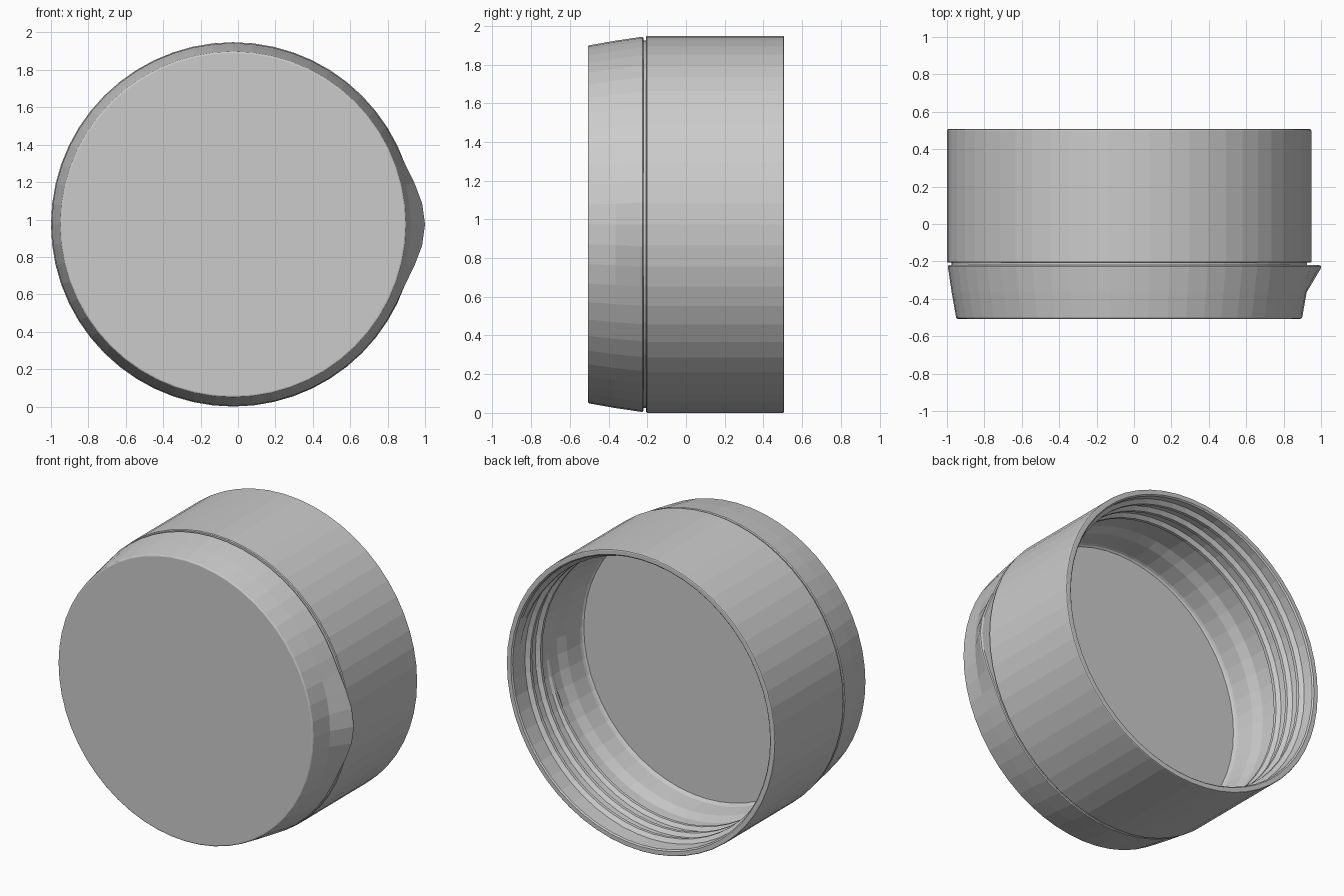
import bpy, bmesh, math

if "Cube" in bpy.data.objects:
    bpy.data.objects.remove(bpy.data.objects["Cube"])

CX, CZ, SIDES = -0.026, 0.974, 56

grey = bpy.data.materials.new("light_grey_plastic")
grey.diffuse_color = (0.6, 0.6, 0.6, 1)
grey.use_nodes = True
grey.node_tree.nodes["Principled BSDF"].inputs["Base Color"].default_value = grey.diffuse_color


def point(r, y, a):
    return (CX + r * math.cos(a), y, CZ + r * math.sin(a))


def finish(bm, name):
    bmesh.ops.recalc_face_normals(bm, faces=bm.faces)
    me = bpy.data.meshes.new(name)
    bm.to_mesh(me)
    bm.free()
    me.materials.append(grey)
    ob = bpy.data.objects.new(name, me)
    bpy.context.collection.objects.link(ob)
    return ob


def lathe(name, profile):
    """Profile rows are (radius, y, thumb tab bulge); both ends are capped."""
    bm = bmesh.new()
    rings = []
    for r, y, bulge in profile:
        ring = []
        for i in range(SIDES):
            a = 2 * math.pi * i / SIDES
            d = min(a, 2 * math.pi - a) / math.radians(24)
            k = 0.5 * (1 + math.cos(math.pi * d)) if d < 1 else 0
            ring.append(bm.verts.new(point(r + bulge * k, y, a)))
        rings.append(ring)
    for p, q in zip(rings, rings[1:]):
        for i in range(SIDES):
            j = (i + 1) % SIDES
            bm.faces.new((p[i], p[j], q[j], q[i]))
    bm.faces.new(rings[0])
    bm.faces.new(rings[-1])
    return finish(bm, name)


# Tapered lid with a thumb tab on the right, ending in the hidden groove neck
lathe("lid", [
    (0.916, -0.507, 0), (0.921, -0.5055, 0), (0.925, -0.501, 0),
    (0.949, -0.365, 0), (0.968, -0.236, 0.058), (0.969, -0.226, 0.057),
    (0.964, -0.220, 0.053), (0.950, -0.219, 0), (0.950, -0.200, 0)])

# Hollow skirt, open at the back, with a narrower well down to the floor
lathe("skirt", [
    (0.950, -0.207, 0), (0.969, -0.207, 0), (0.974, -0.202, 0),
    (0.974, 0.500, 0), (0.972, 0.505, 0), (0.967, 0.507, 0),
    (0.942, 0.507, 0), (0.934, 0.499, 0), (0.930, 0.05, 0),
    (0.910, -0.02, 0), (0.900, -0.145, 0), (0.895, -0.160, 0),
    (0.885, -0.168, 0)])

# Helical screw thread on the inner wall, fading out at both ends
bm = bmesh.new()
TURNS, PITCH, WALL = 3, 0.105, 0.934
steps = int(TURNS * SIDES)
previous = None
for i in range(steps + 1):
    a = 2 * math.pi * i / SIDES
    y = 0.45 - PITCH * i / SIDES
    fade = min(1, i / 6, (steps - i) / 6)
    h = 0.002 + 0.024 * fade
    section = [bm.verts.new(point(WALL - dr, y + dy, a)) for dr, dy in
               ((0, 0.030), (h, 0.010), (h, -0.010), (0, -0.030))]
    if previous:
        for k in range(4):
            m = (k + 1) % 4
            bm.faces.new((previous[k], previous[m], section[m], section[k]))
    else:
        bm.faces.new(section)
    previous = section
bm.faces.new(previous)
finish(bm, "screw_thread")
